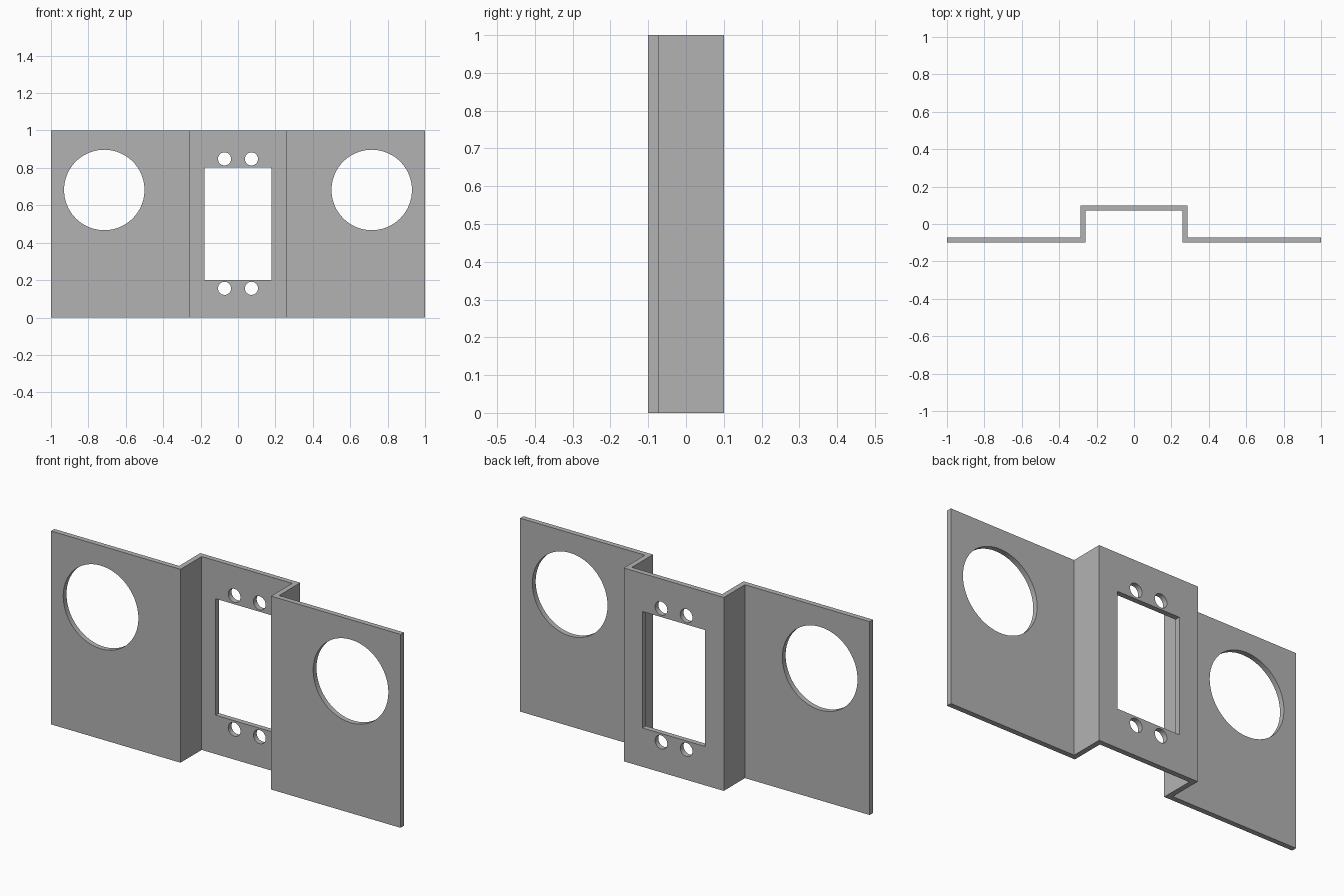
import bpy
import bmesh
import math

cube = bpy.data.objects.get("Cube")
if cube:
    bpy.data.objects.remove(cube, do_unlink=True)

HEIGHT = 1.0
THICK = 0.027
FRONT, BACK = -0.1, 0.1
INNER = 0.259            # half width of the recess
OUTER = INNER + THICK

grey = bpy.data.materials.new("bracket grey")
grey.use_nodes = True
grey.diffuse_color = (0.45, 0.45, 0.45, 1)
grey.node_tree.nodes["Principled BSDF"].inputs["Base Color"].default_value = (0.45, 0.45, 0.45, 1)

# Folded sheet: half profile mirrored, then extruded upward
half = [(INNER, BACK - THICK), (INNER, FRONT), (1, FRONT),
        (1, FRONT + THICK), (OUTER, FRONT + THICK), (OUTER, BACK)]
profile = half + [(-x, y) for x, y in reversed(half)]
bm = bmesh.new()
face = bm.faces.new([bm.verts.new((x, y, 0)) for x, y in profile])
top = bmesh.ops.extrude_face_region(bm, geom=[face])["geom"]
bmesh.ops.translate(bm, vec=(0, 0, HEIGHT),
                    verts=[v for v in top if isinstance(v, bmesh.types.BMVert)])
bmesh.ops.recalc_face_normals(bm, faces=bm.faces)
mesh = bpy.data.meshes.new("mounting_bracket")
bm.to_mesh(mesh)
bm.free()
mesh.materials.append(grey)
bracket = bpy.data.objects.new("mounting_bracket", mesh)
bpy.context.collection.objects.link(bracket)


def cut(cutter):
    """Subtract a cutter from the bracket and discard it."""
    cutter.hide_render = True
    cutter.data.materials.append(grey)
    mod = bracket.modifiers.new("cut", "BOOLEAN")
    mod.operation = "DIFFERENCE"
    mod.solver = "EXACT"
    mod.object = cutter
    bpy.context.view_layer.objects.active = bracket
    bpy.ops.object.modifier_apply(modifier=mod.name)
    bpy.data.objects.remove(cutter, do_unlink=True)


def cut_hole(x, z, radius, sides):
    bpy.ops.mesh.primitive_cylinder_add(vertices=sides, radius=radius, depth=1,
                                        location=(x, 0, z), rotation=(math.pi / 2, 0, 0))
    cut(bpy.context.object)


# Large wing holes and small screw holes, mirrored left and right
for side in (-1, 1):
    cut_hole(side * 0.715, 0.682, 0.215, 96)
    for z in (0.848, 0.156):
        cut_hole(side * 0.072, z, 0.035, 48)

# Rectangular window in the recessed panel
bpy.ops.mesh.primitive_cube_add(size=1, location=(0, 0, 0.502))
window = bpy.context.object
window.scale = (0.358, 1, 0.602)
cut(window)

# Smooth hole walls with crisp edges
bpy.ops.object.select_all(action="DESELECT")
bracket.select_set(True)
bpy.context.view_layer.objects.active = bracket
bpy.ops.object.shade_smooth_by_angle(angle=math.radians(30))
